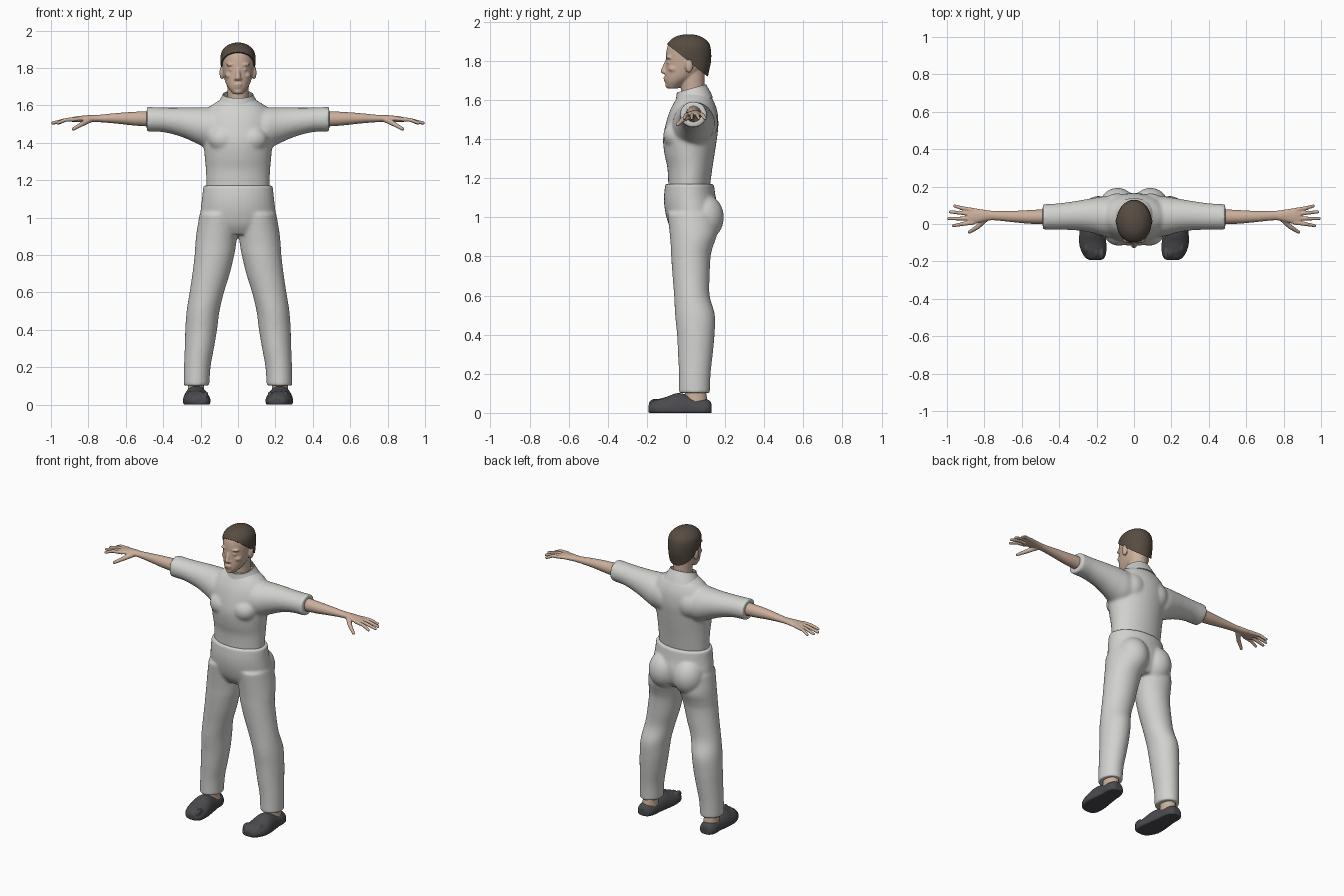
import bpy, bmesh, math
from mathutils import Vector, Matrix

cube = bpy.data.objects.get("Cube")
if cube:
    bpy.data.objects.remove(cube, do_unlink=True)


def material(name, rgb):
    mat = bpy.data.materials.new(name)
    mat.use_nodes = True
    mat.diffuse_color = (*rgb, 1)
    bsdf = mat.node_tree.nodes["Principled BSDF"]
    bsdf.inputs["Base Color"].default_value = (*rgb, 1)
    bsdf.inputs["Roughness"].default_value = .8
    return mat


CLOTH = material("pale grey cloth", (.64, .645, .62))
SKIN = material("skin", (.60, .43, .33))
HAIR = material("dark brown hair", (.095, .072, .055))
SHOE = material("charcoal shoe", (.07, .07, .078))


def smooth_rows(rows, steps=4):
    """Catmull-Rom interpolation between cross-sections."""
    out = []
    for i in range(len(rows) - 1):
        quad = [rows[max(i - 1, 0)], rows[i], rows[i + 1], rows[min(i + 2, len(rows) - 1)]]
        for k in range(steps):
            t = k / steps
            out.append([b + t / 2 * (c - a + t * (2*a - 5*b + 4*c - d + t * (3*(b - c) + d - a)))
                        for a, b, c, d in zip(*quad)])
    out.append(list(rows[-1]))
    return out


def tube(bm, rows, axis, side=1, caps=True, shear=0, floor=None, segs=32):
    """Loft ellipses; each row is (position on axis, centre a, centre b, radius a, radius b)."""
    rings = []
    for t, ca, cb, ra, rb in smooth_rows(rows):
        ring = []
        for k in range(segs):
            ang = math.tau * k / segs
            co = [ca + ra * math.cos(ang), cb + rb * math.sin(ang)]
            co.insert(axis, t)
            co[0] *= side
            co[2] += shear * co[1]
            if floor is not None:
                co[2] = max(co[2], floor)
            ring.append(bm.verts.new(co))
        rings.append(ring)
    for lo, hi in zip(rings, rings[1:]):
        for k in range(segs):
            n = (k + 1) % segs
            bm.faces.new((lo[k], lo[n], hi[n], hi[k]))
    if caps:
        bm.faces.new(rings[0])
        bm.faces.new(rings[-1])


def blob(bm, centre, radii):
    """Ellipsoid."""
    bmesh.ops.create_uvsphere(bm, u_segments=24, v_segments=14, radius=1,
                              matrix=Matrix.Translation(centre) @ Matrix.Diagonal((*radii, 1)))


def bone(bm, points, radii, side):
    """Chain of tapered cones with round joints."""
    pts = [Vector((p[0] * side, p[1], p[2])) for p in points]
    for i in range(len(pts) - 1):
        d = pts[i + 1] - pts[i]
        mat = Matrix.Translation((pts[i] + pts[i + 1]) / 2) @ d.to_track_quat('Z', 'Y').to_matrix().to_4x4()
        bmesh.ops.create_cone(bm, cap_ends=True, segments=12, radius1=radii[i],
                              radius2=radii[i + 1], depth=d.length, matrix=mat)
    for p, r in zip(pts, radii):
        blob(bm, p, (r, r, r))


def finish(bm, name, mat, voxel=0, rounds=0, thickness=0):
    """Make an object; optionally fuse its pieces into one smooth skin."""
    bmesh.ops.recalc_face_normals(bm, faces=bm.faces)
    mesh = bpy.data.meshes.new(name)
    bm.to_mesh(mesh)
    bm.free()
    ob = bpy.data.objects.new(name, mesh)
    bpy.context.collection.objects.link(ob)
    if voxel:
        fuse = ob.modifiers.new("fuse", 'REMESH')
        fuse.mode = 'VOXEL'
        fuse.voxel_size = voxel
        relax = ob.modifiers.new("relax", 'SMOOTH')
        relax.factor = .5
        relax.iterations = rounds
    if thickness:
        ob.modifiers.new("thickness", 'SOLIDIFY').thickness = thickness
    bpy.context.view_layer.update()
    baked = bpy.data.meshes.new_from_object(ob.evaluated_get(bpy.context.evaluated_depsgraph_get()))
    ob.modifiers.clear()
    ob.data = baked
    baked.name = name
    baked.materials.clear()
    baked.materials.append(mat)
    bpy.ops.object.select_all(action='DESELECT')
    ob.select_set(True)
    bpy.context.view_layer.objects.active = ob
    bpy.ops.object.shade_smooth_by_angle(angle=math.radians(50))
    return ob


SIDES = ((1, "left"), (-1, "right"))

# Shirt: trunk, sleeves and chest
bm = bmesh.new()
tube(bm, [(1.14, 0, .015, .168, .105), (1.25, 0, .02, .172, .115), (1.32, 0, .018, .178, .128),
          (1.4, 0, .02, .186, .138), (1.47, 0, .03, .19, .136), (1.54, 0, .038, .185, .123),
          (1.59, 0, .042, .155, .102), (1.62, 0, .042, .112, .084), (1.64, 0, .04, .08, .066)], 2)
for s, _ in SIDES:
    tube(bm, [(.05, .035, 1.475, .1, .11), (.15, .04, 1.478, .108, .112), (.22, .045, 1.493, .094, .097),
              (.3, .045, 1.51, .08, .079), (.4, .04, 1.523, .071, .066), (.488, .037, 1.526, .069, .067)], 0, s)
    blob(bm, (s * .08, -.05, 1.42), (.08, .067, .07))
    blob(bm, (s * .09, .09, 1.48), (.08, .075, .09))
finish(bm, "shirt", CLOTH, .008, 14)

# Standing collar, higher at the nape
bm = bmesh.new()
tube(bm, [(1.575, 0, .04, .125, .098), (1.61, 0, .035, .103, .088), (1.64, 0, .03, .086, .078),
          (1.652, 0, .028, .082, .075)], 2, caps=False, shear=.28)
finish(bm, "collar", CLOTH, thickness=.006)

# Trousers: hips, seat and legs
bm = bmesh.new()
tube(bm, [(1.172, 0, .018, .186, .124), (1.1, 0, .02, .193, .133), (1.03, 0, .03, .201, .137),
          (.96, 0, .035, .2, .122), (.91, 0, .035, .14, .09)], 2)
for s, _ in SIDES:
    blob(bm, (s * .088, .09, 1), (.1, .104, .12))
    tube(bm, [(1.02, .1, .03, .105, .125), (.92, .112, .038, .11, .122), (.85, .12, .03, .109, .108),
              (.8, .126, .025, .106, .101), (.7, .144, .026, .1, .095), (.6, .167, .03, .092, .091),
              (.5, .187, .046, .088, .102), (.4, .197, .05, .085, .096), (.3, .207, .048, .078, .089),
              (.2, .218, .045, .071, .081), (.102, .222, .043, .069, .079)], 2, s)
finish(bm, "trousers", CLOTH, .008, 8)

# Head, face and neck
bm = bmesh.new()
tube(bm, [(1.66, 0, -.068, .026, .028), (1.69, 0, -.05, .05, .057), (1.72, 0, -.025, .066, .083),
          (1.76, 0, -.005, .077, .1), (1.8, 0, .004, .083, .108), (1.84, 0, .01, .087, .112),
          (1.88, 0, .01, .082, .102), (1.91, 0, .01, .06, .075), (1.923, 0, .01, .03, .04)], 2)
tube(bm, [(1.56, 0, .04, .065, .062), (1.64, 0, .035, .057, .06), (1.76, 0, .03, .06, .065)], 2)
bone(bm, [(0, -.1, 1.795), (0, -.116, 1.748)], (.009, .014), 1)
blob(bm, (0, -.104, 1.712), (.023, .013, .007))
blob(bm, (0, -.101, 1.699), (.02, .013, .007))
blob(bm, (0, -.085, 1.675), (.025, .022, .016))
for s, _ in SIDES:
    blob(bm, (s * .013, -.108, 1.742), (.009, .011, .009))
    blob(bm, (s * .036, -.084, 1.818), (.027, .018, .009))
    blob(bm, (s * .034, -.085, 1.792), (.016, .014, .007))
    blob(bm, (s * .045, -.06, 1.76), (.024, .03, .02))
    blob(bm, (s * .086, .015, 1.775), (.013, .021, .036))
finish(bm, "head", SKIN, .005, 4)

# Short hair, cut off along a slanted hairline
bm = bmesh.new()
tube(bm, [(1.68, 0, .045, .065, .06), (1.75, 0, .03, .084, .088), (1.8, 0, .016, .091, .112),
          (1.85, 0, .012, .094, .116), (1.89, 0, .012, .086, .106), (1.92, 0, .012, .058, .073),
          (1.933, 0, .012, .028, .036), (1.936, 0, .012, .004, .005)], 2, segs=40)
cut = bmesh.ops.bisect_plane(bm, geom=bm.verts[:] + bm.edges[:] + bm.faces[:], clear_inner=True,
                             plane_co=(0, 0, 1.808), plane_no=(0, .62, .78))
bmesh.ops.holes_fill(bm, edges=[e for e in bm.edges if e.is_boundary], sides=0)
finish(bm, "hair", HAIR)

for s, side in SIDES:
    # Bare forearm and open hand
    bm = bmesh.new()
    tube(bm, [(.42, .04, 1.528, .042, .044), (.55, .038, 1.529, .037, .037), (.65, .04, 1.531, .03, .028),
              (.75, .045, 1.53, .025, .019), (.8, .045, 1.53, .031, .018), (.86, .042, 1.527, .043, .015),
              (.89, .041, 1.524, .041, .012)], 0, s)
    for base, tip, reach in ((.074, .096, .965), (.053, .065, .99), (.03, .029, .997), (.008, -.009, .972)):
        bone(bm, [(.86, base, 1.527), (.92, (base + tip) / 2, 1.523), (reach - .007, tip, 1.506)],
             (.012, .0105, .0085), s)
    bone(bm, [(.79, .03, 1.524), (.835, -.015, 1.5), (.88, -.043, 1.474)], (.016, .013, .009), s)
    finish(bm, side + "_arm", SKIN, .004, 3)

    # Ankle
    bm = bmesh.new()
    tube(bm, [(.05, .224, .05, .046, .062), (.09, .224, .05, .043, .055), (.16, .222, .045, .042, .05)], 2, s)
    finish(bm, side + "_ankle", SKIN)

    # Shoe with a flat sole and moulded toes
    bm = bmesh.new()
    tube(bm, [(y, x, .02, w, h - .02) for y, x, h, w in (
        (-.193, .207, .035, .03), (-.182, .208, .052, .05), (-.15, .214, .068, .066),
        (-.1, .221, .082, .073), (-.04, .224, .102, .067), (.03, .225, .086, .058),
        (.09, .228, .074, .055), (.12, .229, .064, .042), (.131, .23, .045, .025))], 1, s, floor=0)
    for k in range(4):
        x = .172 + k * .028
        blob(bm, (s * x, -.16 + k * .011, .045), (.014, .032, .027))
    finish(bm, side + "_shoe", SHOE, .005, 4)
